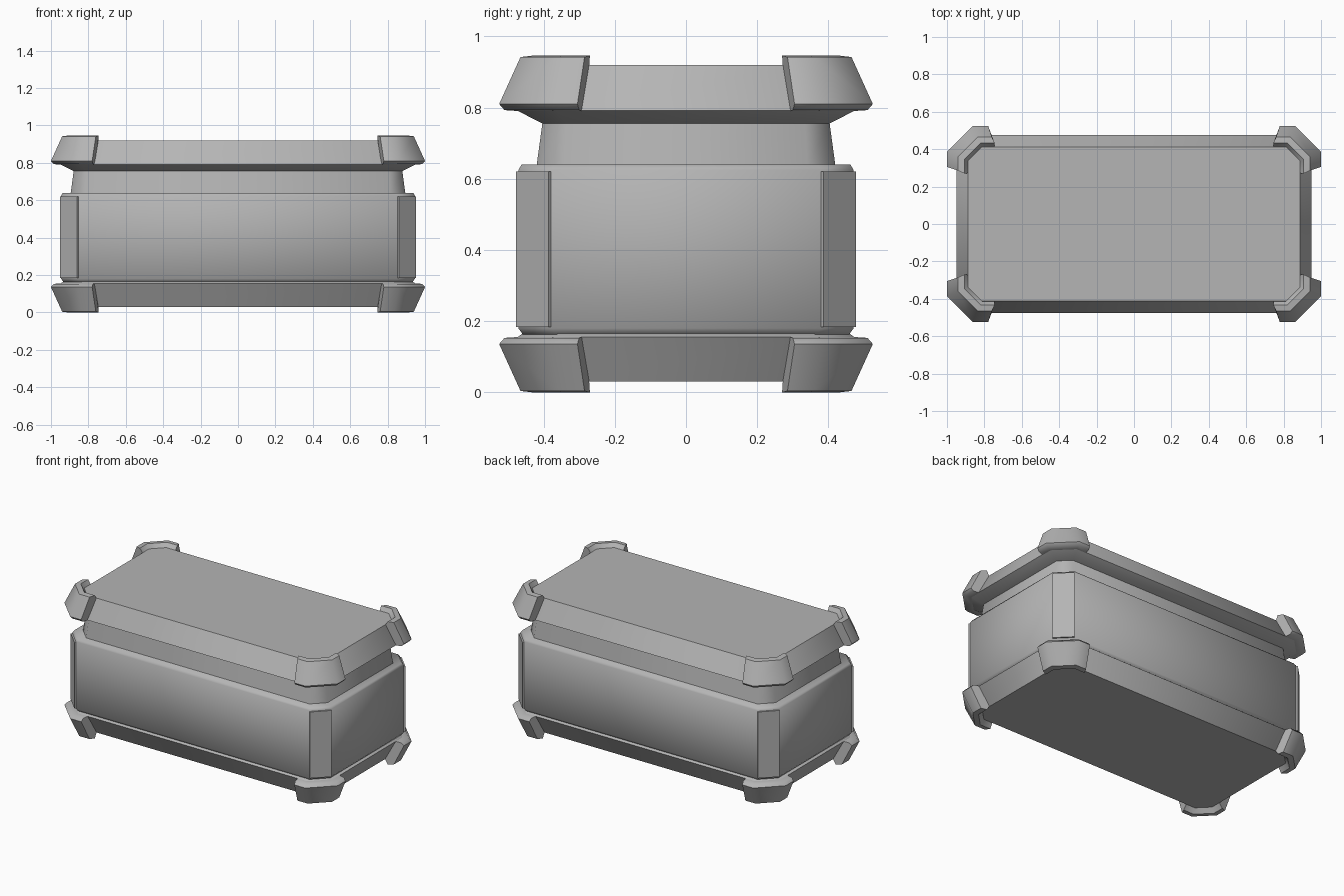
import bpy, bmesh, math

if "Cube" in bpy.data.objects:
    bpy.data.objects.remove(bpy.data.objects["Cube"])

DX = 0.475           # extra half-length in x compared with y
grey = bpy.data.materials.new("dark_grey")
grey.diffuse_color = (0.46, 0.46, 0.46, 1)
grey.use_nodes = True
grey.node_tree.nodes["Principled BSDF"].inputs["Base Color"].default_value = grey.diffuse_color


def chamfer(y):      # plan corner cut that keeps offsets parallel
    return 0.14 - 0.586 * (0.525 - y)


def make_object(name, bm):
    bmesh.ops.recalc_face_normals(bm, faces=bm.faces)
    me = bpy.data.meshes.new(name)
    bm.to_mesh(me)
    bm.free()
    me.materials.append(grey)
    ob = bpy.data.objects.new(name, me)
    bpy.context.collection.objects.link(ob)
    return ob


def skin(bm, rings):
    # Quads between successive closed rings, plus end caps
    vs = [[bm.verts.new(p) for p in r] for r in rings]
    n = len(vs[0])
    for a, b in zip(vs, vs[1:]):
        for i in range(n):
            j = (i + 1) % n
            bm.faces.new((a[i], a[j], b[j], b[i]))
    bm.faces.new(vs[0][::-1])
    bm.faces.new(vs[-1])


def octagon_loft(name, profile, cut=None):
    # Stack of chamfered rectangles given as (half depth, z)
    rings = []
    for y, z in profile:
        x, c = y + DX, cut if cut else chamfer(y)
        q = [(x, y - c), (x - c, y)]
        pts = q + [(-a, b) for a, b in q[::-1]]
        pts += [(-a, -b) for a, b in q] + [(a, -b) for a, b in q[::-1]]
        rings.append([(a, b, z) for a, b in pts])
    bm = bmesh.new()
    skin(bm, rings)
    return make_object(name, bm)


def mirror_xy(ob):
    m = ob.modifiers.new("mirror", 'MIRROR')
    m.use_axis = (True, True, False)
    m.use_mirror_merge = False
    return ob


def corner_guards(name, flip):
    # Cross-section points: half depth, height, inner end position
    prof = [(0.525, 0.81, 0.78), (0.465, 0.942, 0.76), (0.432, 0.946, 0.745),
            (0.41, 0.915, 0.747), (0.465, 0.79, 0.767), (0.51, 0.793, 0.775)]
    stations = [[], [], [], []]
    for y, z, e in prof:
        x, c = y + DX, chamfer(y)
        z = 0.946 - z if flip else z
        for s, p in zip(stations, [(e, y), (x - c, y), (x, y - c), (x, e - DX)]):
            s.append((*p, z))
    bm = bmesh.new()
    skin(bm, stations)
    return mirror_xy(make_object(name, bm))


# Main case: tapered base, body, neck and lid
parts = [
    octagon_loft("base", [(0.41, 0.03), (0.473, 0.155), (0.46, 0.165)]),
    octagon_loft("body", [(0.455, 0.158), (0.462, 0.168), (0.471, 0.18),
                          (0.471, 0.625), (0.462, 0.64)], 0.092),
    octagon_loft("neck", [(0.42, 0.635), (0.403, 0.76)]),
    octagon_loft("lid", [(0.403, 0.755), (0.475, 0.792), (0.413, 0.92)]),
]

# Raised plates on the vertical corners of the body
bm = bmesh.new()
inner, outer = [(0.94, 0.373), (0.848, 0.465)], [(0.953, 0.386), (0.861, 0.478)]
foot = inner + outer[::-1]
skin(bm, [[(x, y, z) for x, y in foot] for z in (0.183, 0.621)])
mirror_xy(make_object("corner_plates", bm))

# Corner guards on the lid and, upside down, on the base
parts.append(corner_guards("lid_corner_guards", False))
parts.append(corner_guards("base_corner_guards", True))

# Smooth across the 45 degree corners, crisp elsewhere
for ob in bpy.context.selected_objects:
    ob.select_set(False)
for ob in parts:
    ob.select_set(True)
bpy.context.view_layer.objects.active = parts[0]
bpy.ops.object.shade_smooth_by_angle(angle=math.radians(50))
